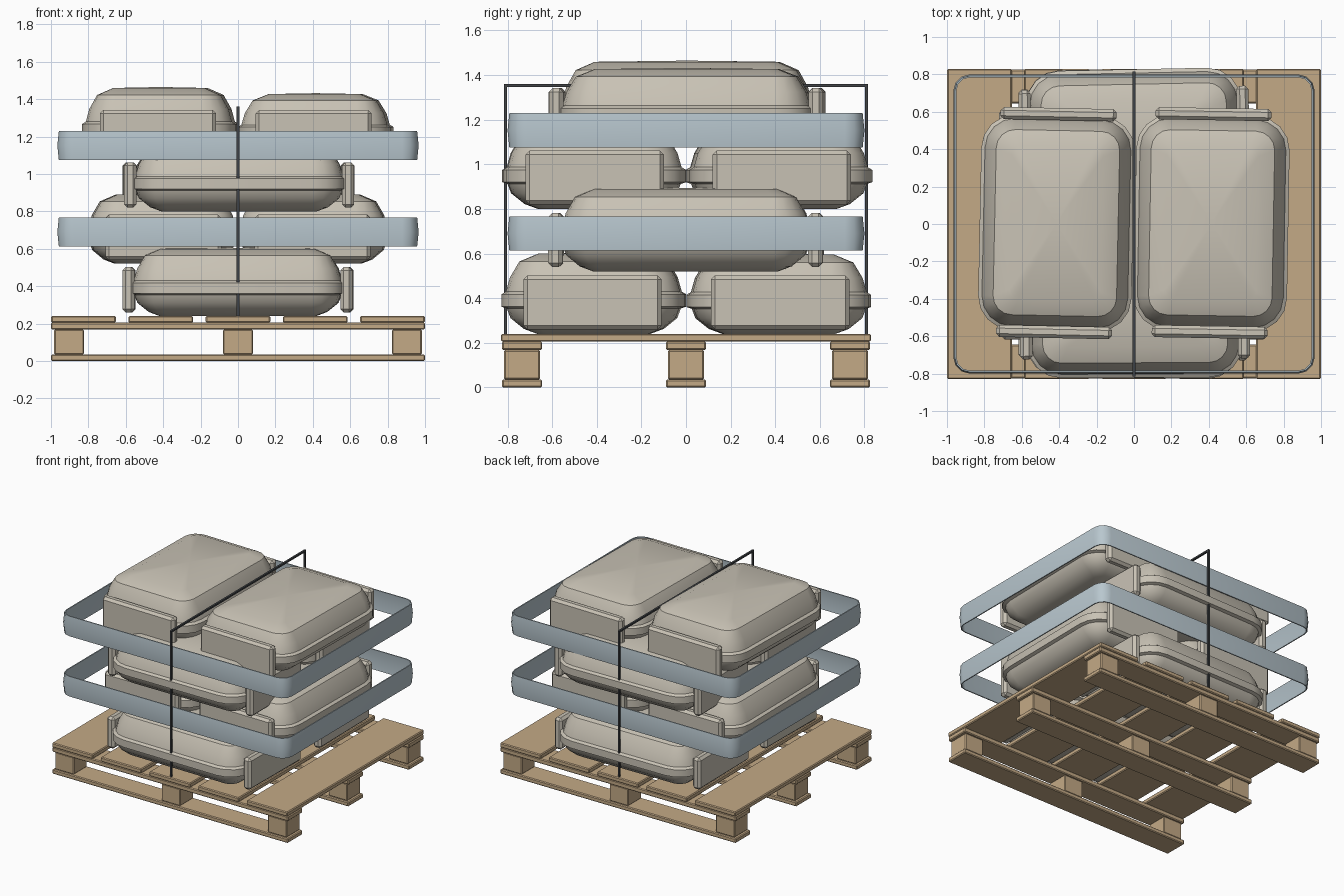
import bpy, bmesh
from math import radians, cos, sin, pi

if "Cube" in bpy.data.objects:
    bpy.data.objects.remove(bpy.data.objects["Cube"])


def material(name, rgb):
    m = bpy.data.materials.new(name)
    m.diffuse_color = (*rgb, 1)
    m.use_nodes = True
    m.node_tree.nodes["Principled BSDF"].inputs["Base Color"].default_value = m.diffuse_color
    return m


WOOD = material("wood", (0.55, 0.40, 0.24))
CLOTH = material("sack_cloth", (0.58, 0.54, 0.46))
BAND = material("band_plastic", (0.48, 0.57, 0.62))
DARK = material("dark_strap", (0.05, 0.055, 0.06))


def finish(bm, name, mat, smooth=None):
    bmesh.ops.recalc_face_normals(bm, faces=bm.faces)
    me = bpy.data.meshes.new(name)
    bm.to_mesh(me)
    bm.free()
    me.materials.append(mat)
    ob = bpy.data.objects.new(name, me)
    bpy.context.collection.objects.link(ob)
    if smooth:
        bpy.ops.object.select_all(action='DESELECT')
        ob.select_set(True)
        bpy.context.view_layer.objects.active = ob
        bpy.ops.object.shade_smooth_by_angle(angle=radians(smooth))
    return ob


def add_box(bm, lo, hi, bevel=0.0, segments=1):
    vs = bmesh.ops.create_cube(bm, size=1)["verts"]
    for v in vs:
        v.co = [(a + b) / 2 + c * (b - a) for a, b, c in zip(lo, hi, v.co)]
    if bevel:
        edges = list({e for v in vs for e in v.link_edges})
        bmesh.ops.bevel(bm, geom=edges, offset=bevel, segments=segments,
                        profile=0.5, affect='EDGES')


def box(name, lo, hi, mat, bevel=0.006):
    bm = bmesh.new()
    add_box(bm, lo, hi, bevel)
    return finish(bm, name, mat)


def rounded_ring(bm, hx, hy, r, z, segs):
    ring = []
    for k, (sx, sy) in enumerate([(1, 1), (-1, 1), (-1, -1), (1, -1)]):
        for i in range(segs + 1):
            a = (k + i / segs) * pi / 2
            ring.append(bm.verts.new((sx * (hx - r) + r * cos(a),
                                      sy * (hy - r) + r * sin(a), z)))
    return ring


def bridge(bm, a, b):
    n = len(a)
    for i in range(n):
        bm.faces.new((a[i], a[(i + 1) % n], b[(i + 1) % n], b[i]))


def fan(bm, ring, z):
    c = bm.verts.new((0, 0, z))
    for i in range(len(ring)):
        bm.faces.new((ring[i], ring[(i + 1) % len(ring)], c))


# Sack outline: height fraction and inset from the seam band
PROFILE = [(0, .16), (.022, .10), (.07, .04), (.112, .024), (.12, 0), (.175, 0),
           (.187, .02), (.25, .038), (.32, .08), (.355, .165)]


def sack(name, x, y, z, angle, height=0.365):
    bm = bmesh.new()
    s = height / 0.36
    rings = [rounded_ring(bm, .575 - d, .41 - d, max(.18 - d, .05), h * s, 4)
             for h, d in PROFILE]
    for a, b in zip(rings, rings[1:]):
        bridge(bm, a, b)
    fan(bm, rings[0], 0)
    fan(bm, rings[-1], height)
    # sewn end flaps
    for side in (-1, 1):
        xs = sorted((side * 0.55, side * 0.615))
        add_box(bm, (xs[0], -.31, .02), (xs[1], .31, .262), 0.018, 1)
    ob = finish(bm, name, CLOTH, 35)
    ob.location = (x, y, z)
    ob.rotation_euler.z = radians(angle)


# Pallet: three runners, nine blocks, three stringers, five deck boards
for j, y in enumerate((-0.735, 0, 0.735)):
    box(f"pallet_runner_{j}", (-1, y - .09, 0), (1, y + .09, .035), WOOD)
    box(f"pallet_stringer_{j}", (-1, y - .09, .168), (1, y + .09, .205), WOOD)
    for i, x in enumerate((-0.903, 0, 0.903)):
        box(f"pallet_block_{j}_{i}", (x - .08, y - .08, .035), (x + .08, y + .08, .168), WOOD)
for i in range(5):
    x = (i - 2) * 0.413
    box(f"deck_board_{i}", (x - .173, -.83, .205), (x + .173, .83, .24), WOOD)

# Four crossed layers of two sacks: x, y, angle, height
LAYERS = [
    [(0, -.413, -0.6, .365), (0, .416, 0.6, .36)],
    [(-.405, 0, 90.6, .375), (.405, 0, 89.4, .375)],
    [(.005, -.412, 0.3, .36), (.003, .417, 1.2, .36)],
    [(-.415, .005, 88.8, .385), (.415, .005, 89, .352)],
]
for k, layer in enumerate(LAYERS):
    for n, (x, y, a, h) in enumerate(layer):
        sack(f"sack_{k}_{n}", x, y, 0.24 + 0.28 * k, a, h)

# Two wide wrapping bands with a slight bulge
for k, z in enumerate((0.69, 1.152)):
    bm = bmesh.new()
    loops = []
    for dz, out in ((-.077, 0), (0, .008), (.077, 0), (.077, -.008), (0, 0), (-.077, -.008)):
        loops.append(rounded_ring(bm, .958 + out, .792 + out, .08 + out, z + dz, 3))
    for i in range(6):
        bridge(bm, loops[i], loops[(i + 1) % 6])
    finish(bm, f"wrapping_band_{k}", BAND, 30)

# Thin tie strap over the load
for name, sy in (("front", -1), ("back", 1)):
    ys = sorted((sy * .803, sy * .816))
    box(f"tie_strap_{name}", (-.0075, ys[0], .24), (.0075, ys[1], 1.36), DARK, 0)
box("tie_strap_top", (-.0075, -.816, 1.347), (.0075, .816, 1.36), DARK, 0)
